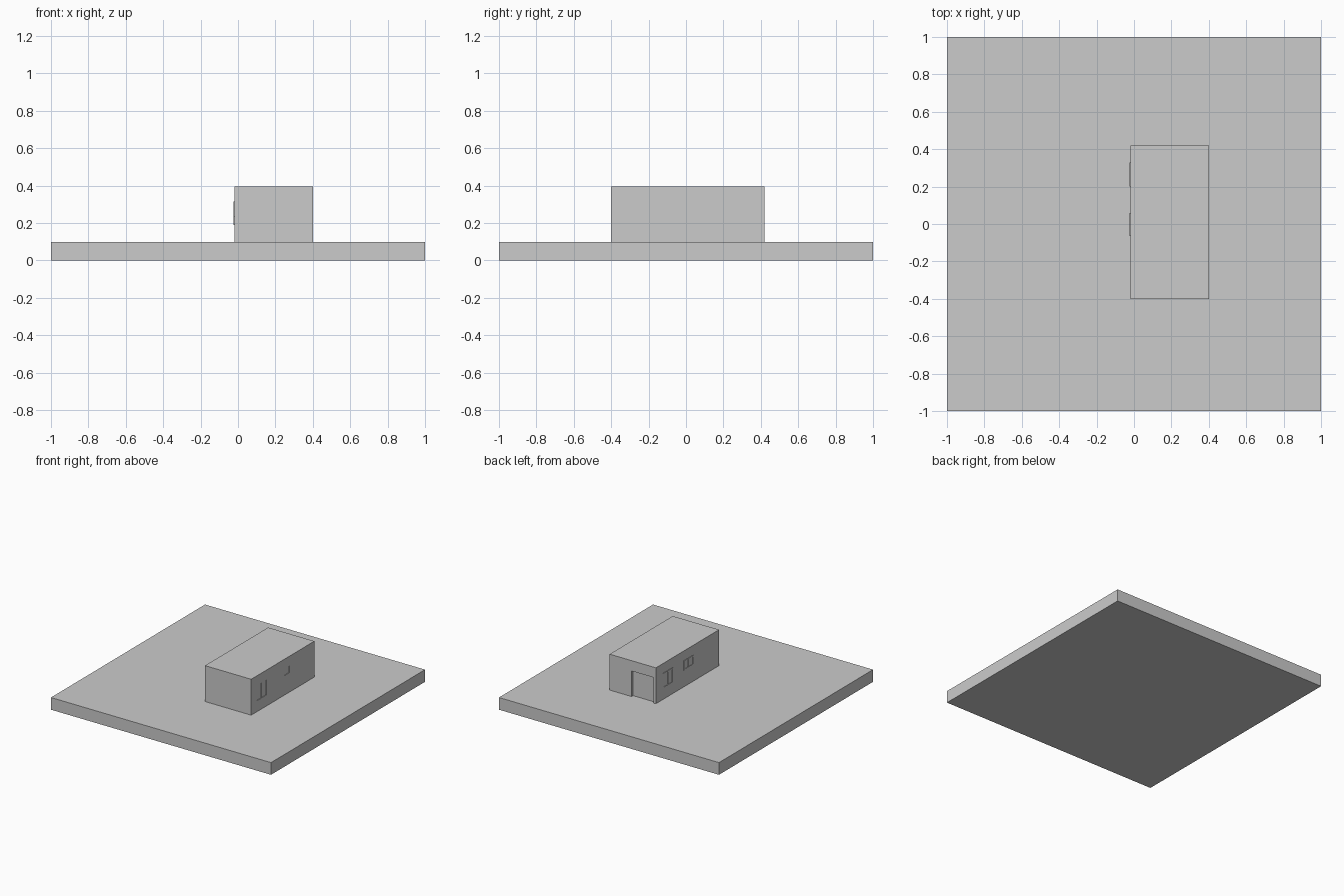
import bpy
import bmesh

if "Cube" in bpy.data.objects:
    bpy.data.objects.remove(bpy.data.objects["Cube"])


def box(name, x, y, z):
    """Axis-aligned box from (min, max) ranges."""
    bm = bmesh.new()
    bmesh.ops.create_cube(bm, size=1)
    for v in bm.verts:
        v.co = [r[0] + (c + 0.5) * (r[1] - r[0]) for c, r in zip(v.co, (x, y, z))]
    mesh = bpy.data.meshes.new(name)
    bm.to_mesh(mesh)
    bm.free()
    obj = bpy.data.objects.new(name, mesh)
    bpy.context.collection.objects.link(obj)
    return obj


def cut(target, name, x, y, z):
    """Recess a box-shaped pocket into the target."""
    cutter = box(name, x, y, z)
    cutter.hide_render = True
    cutter.hide_viewport = True
    cutter.display_type = 'WIRE'
    mod = target.modifiers.new(name, 'BOOLEAN')
    mod.operation = 'DIFFERENCE'
    mod.solver = 'EXACT'
    mod.object = cutter


def window_frame(name, y, z, t=0.01):
    """Thin two-pane frame standing proud of the left wall."""
    x = (-0.024, -0.018)
    mid = (y[0] + y[1]) / 2
    for i, c in enumerate((y[0] + t / 2, mid, y[1] - t / 2)):
        box(f"{name}_post_{i}", x, (c - t / 2, c + t / 2), z)
    gaps = ((y[0] + t, mid - t / 2), (mid + t / 2, y[1] - t))
    for i, g in enumerate(gaps):
        box(f"{name}_sill_{i}", x, g, (z[0], z[0] + t))
        box(f"{name}_head_{i}", x, g, (z[1] - t, z[1]))


# Ground slab and building
box("ground_slab", (-1, 1), (-1, 1), (0, 0.1))
house = box("house", (-0.02, 0.4), (-0.4, 0.42), (0.1, 0.395))

# Back doorway recess
cut(house, "door_cutter", (0.0, 0.2), (0.4, 0.5), (0.05, 0.31))

# Right side window recesses: a two-pane window and a small one
for i, y in enumerate(((-0.325, -0.267), (-0.258, -0.2))):
    cut(house, f"pane_cutter_{i}", (0.395, 0.5), y, (0.19, 0.315))
cut(house, "small_window_cutter", (0.395, 0.5), (0.03, 0.095), (0.26, 0.315))

# Left side window frames
window_frame("tall_window", (0.2, 0.33), (0.19, 0.315))
window_frame("short_window", (-0.065, 0.06), (0.235, 0.315))
